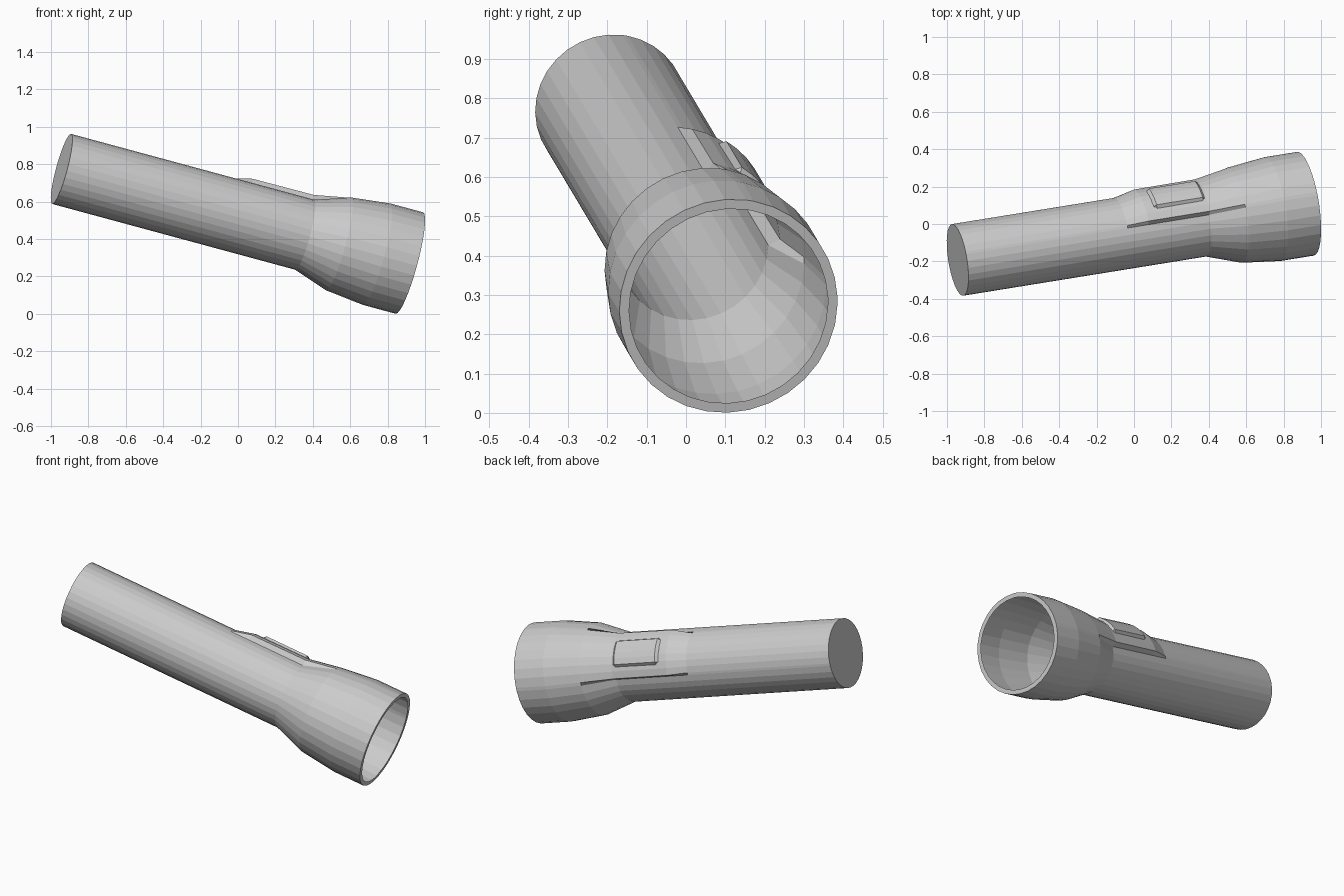
import bpy, bmesh
from math import radians, cos, sin
from mathutils import Vector

if "Cube" in bpy.data.objects:
    bpy.data.objects.remove(bpy.data.objects["Cube"])

# Tilted axis frame: t runs along the torch, angle 0 faces back (+y), 90 faces up
BACK = Vector((-0.943, -0.192, 0.775))
FRONT = Vector((0.916, 0.108, 0.272))
AXIS = (FRONT - BACK).normalized()
UP = (Vector((0, 0, 1)) - AXIS * AXIS.z).normalized()
SIDE = UP.cross(AXIS)
LENGTH = (FRONT - BACK).length
PAD_MID, PAD_HALF = 42, 41


def at(t, deg, r):
    a = radians(deg)
    return BACK + AXIS * t + (SIDE * cos(a) + UP * sin(a)) * r


def skin(name, rows, closed=False, cap=False):
    """Skin rows of points with quads."""
    bm = bmesh.new()
    grid = [[bm.verts.new(p) for p in row] for row in rows]
    n = len(rows[0])
    for r0, r1 in zip(grid, grid[1:]):
        for i in range(n if closed else n - 1):
            j = (i + 1) % n
            bm.faces.new((r0[i], r0[j], r1[j], r1[i]))
    if cap:
        bm.faces.new(grid[0][::-1])
    bmesh.ops.remove_doubles(bm, verts=bm.verts, dist=1e-5)
    bmesh.ops.recalc_face_normals(bm, faces=bm.faces)
    mesh = bpy.data.meshes.new(name)
    bm.to_mesh(mesh)
    bm.free()
    ob = bpy.data.objects.new(name, mesh)
    bpy.context.collection.objects.link(ob)
    return ob


# Shell: handle, flared head and lip, with a raised switch pad in one sector
# each entry: (t, radius, radius inside the pad sector)
R = 0.194
profile = [(0, R, R), (0.906, R, R), (1.02, R, 0.222), (1.362, R, 0.224),
           (1.551, 0.257, 0.257), (1.765, 0.281, 0.281),
           (LENGTH, 0.281, 0.281), (LENGTH, 0.256, 0.256)]
lo, hi = PAD_MID - PAD_HALF, PAD_MID + PAD_HALF
angles = [(lo + 4 + i * (2 * PAD_HALF - 8) / 7, True) for i in range(8)]
angles += [(hi + i * (360 - 2 * PAD_HALF) / 25, False) for i in range(26)]
skin("torch_shell",
     [[at(t, a, rp if pad else r) for a, pad in angles] for t, r, rp in profile],
     closed=True, cap=True)

# Switch button: raised curved plate with bevelled edge and cut corners
t_rows = [1.065, 1.082, 1.34, 1.357]
a_cols = [-21, -17, -8.5, 0, 8.5, 17, 21]
rows = []
for i, t in enumerate(t_rows):
    row = []
    for j, da in enumerate(a_cols):
        end, edge = i in (0, 3), j in (0, 6)
        tt, aa = t, da
        if end and edge:
            tt, aa = t + (0.012 if i == 0 else -0.012), da * 0.88
        row.append(at(tt, PAD_MID + aa, 0.220 if end or edge else 0.236))
    rows.append(row)
skin("switch_button", rows)
